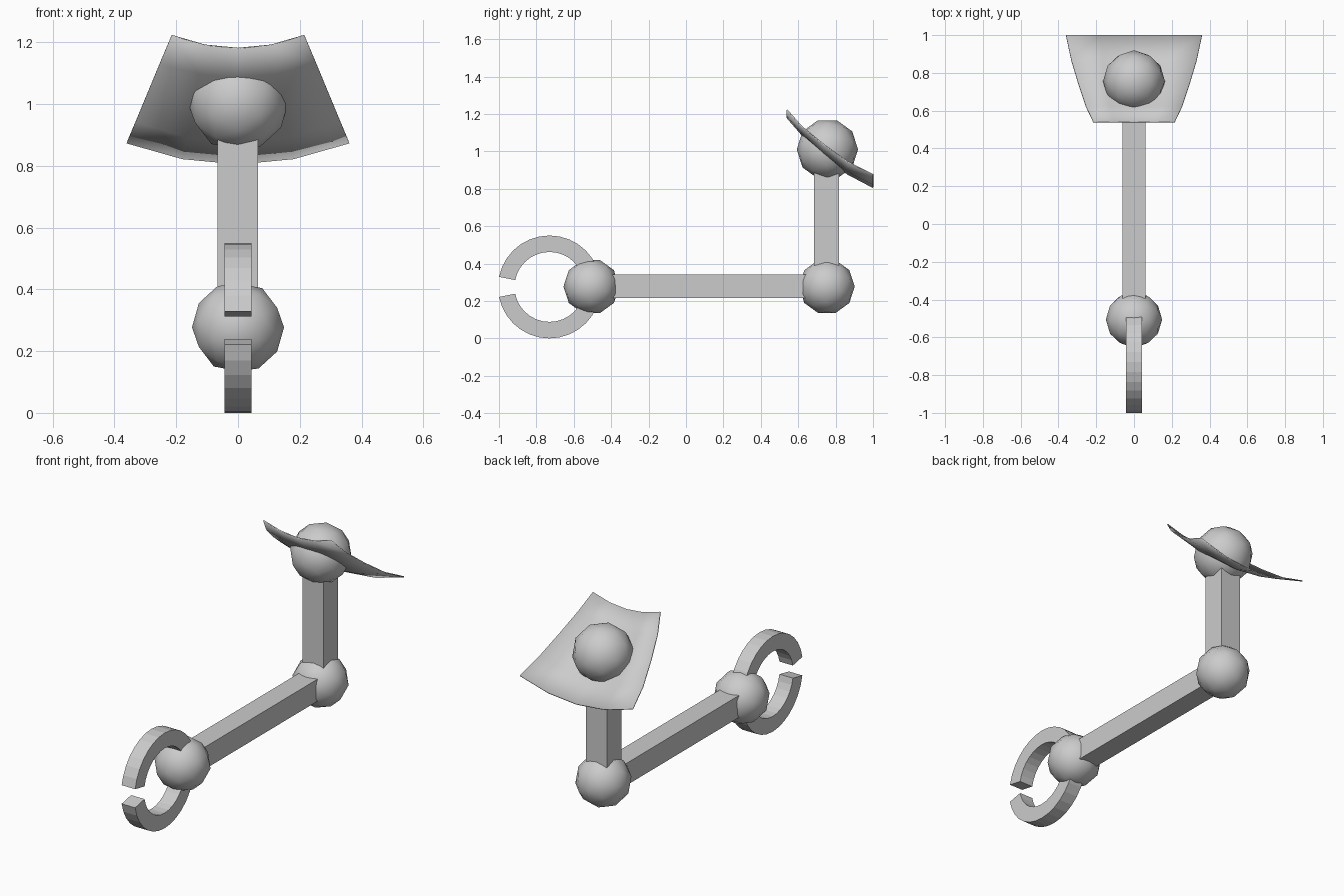
import bpy, bmesh, math
from mathutils import Matrix

if "Cube" in bpy.data.objects:
    bpy.data.objects.remove(bpy.data.objects["Cube"])

grey = bpy.data.materials.new("light_grey")
grey.diffuse_color = (0.6, 0.6, 0.6, 1)
grey.use_nodes = True
grey.node_tree.nodes["Principled BSDF"].inputs["Base Color"].default_value = grey.diffuse_color


def finish(name, bm, smooth=False):
    bmesh.ops.recalc_face_normals(bm, faces=bm.faces)
    mesh = bpy.data.meshes.new(name)
    bm.to_mesh(mesh)
    bm.free()
    mesh.materials.append(grey)
    ob = bpy.data.objects.new(name, mesh)
    bpy.context.collection.objects.link(ob)
    if smooth:
        bpy.ops.object.select_all(action='DESELECT')
        bpy.context.view_layer.objects.active = ob
        ob.select_set(True)
        bpy.ops.object.shade_smooth_by_angle(angle=math.radians(45))
    return ob


def ball(name, y, z, r):
    bm = bmesh.new()
    m = Matrix.Translation((0, y, z)) @ Matrix.Rotation(math.pi / 2, 4, 'Y')
    bmesh.ops.create_icosphere(bm, subdivisions=2, radius=r, matrix=m)
    finish(name, bm, True)


def box(name, lo, hi):
    bm = bmesh.new()
    mid = [(a + b) / 2 for a, b in zip(lo, hi)]
    size = [b - a for a, b in zip(lo, hi)]
    bmesh.ops.create_cube(bm, size=1, matrix=Matrix.Translation(mid) @ Matrix.Diagonal((*size, 1)))
    finish(name, bm)


# joints
ball("wrist_joint", -0.506, 0.277, 0.149)
ball("elbow_joint", 0.753, 0.277, 0.149)
ball("shoulder_joint", 0.756, 1.01, 0.164)

# limbs
box("forearm", (-0.062, -0.5, 0.215), (0.06, 0.75, 0.342))
box("upper_arm", (-0.067, 0.685, 0.28), (0.065, 0.818, 1.0))

# claw: ring with a gap of two segments at the front
bm = bmesh.new()
rings = []
for i in range(1, 32):
    a = math.tau * i / 32
    rings.append([bm.verts.new((x, -0.73 - r * math.cos(a), 0.275 + r * math.sin(a)))
                  for x, r in ((-0.043, 0.275), (0.043, 0.275), (0.043, 0.187), (-0.043, 0.187))])
for a, b in zip(rings, rings[1:]):
    for k in range(4):
        bm.faces.new((a[k], a[(k + 1) % 4], b[(k + 1) % 4], b[k]))
bm.faces.new(rings[0])
bm.faces.new(rings[-1])
finish("claw", bm)

# shoulder plate: flared sheet, cupped across its width
# rows of: y, centre height, corner height, half width
rows = [(0.54, 1.18, 1.222, 0.215), (0.62, 1.088, 1.132, 0.253), (0.735, 0.976, 1.038, 0.292),
        (0.865, 0.878, 0.944, 0.331), (1.0, 0.807, 0.875, 0.36)]
bm = bmesh.new()
grid = [[bm.verts.new((w * u, y, zc + (ze - zc) * u * u)) for u in (-1, -0.5, 0, 0.5, 1)]
        for y, zc, ze, w in rows]
for a, b in zip(grid, grid[1:]):
    for k in range(4):
        bm.faces.new((a[k], a[k + 1], b[k + 1], b[k]))
plate = finish("shoulder_plate", bm, True)
solid = plate.modifiers.new("thickness", 'SOLIDIFY')
solid.thickness = 0.006
solid.offset = 0
